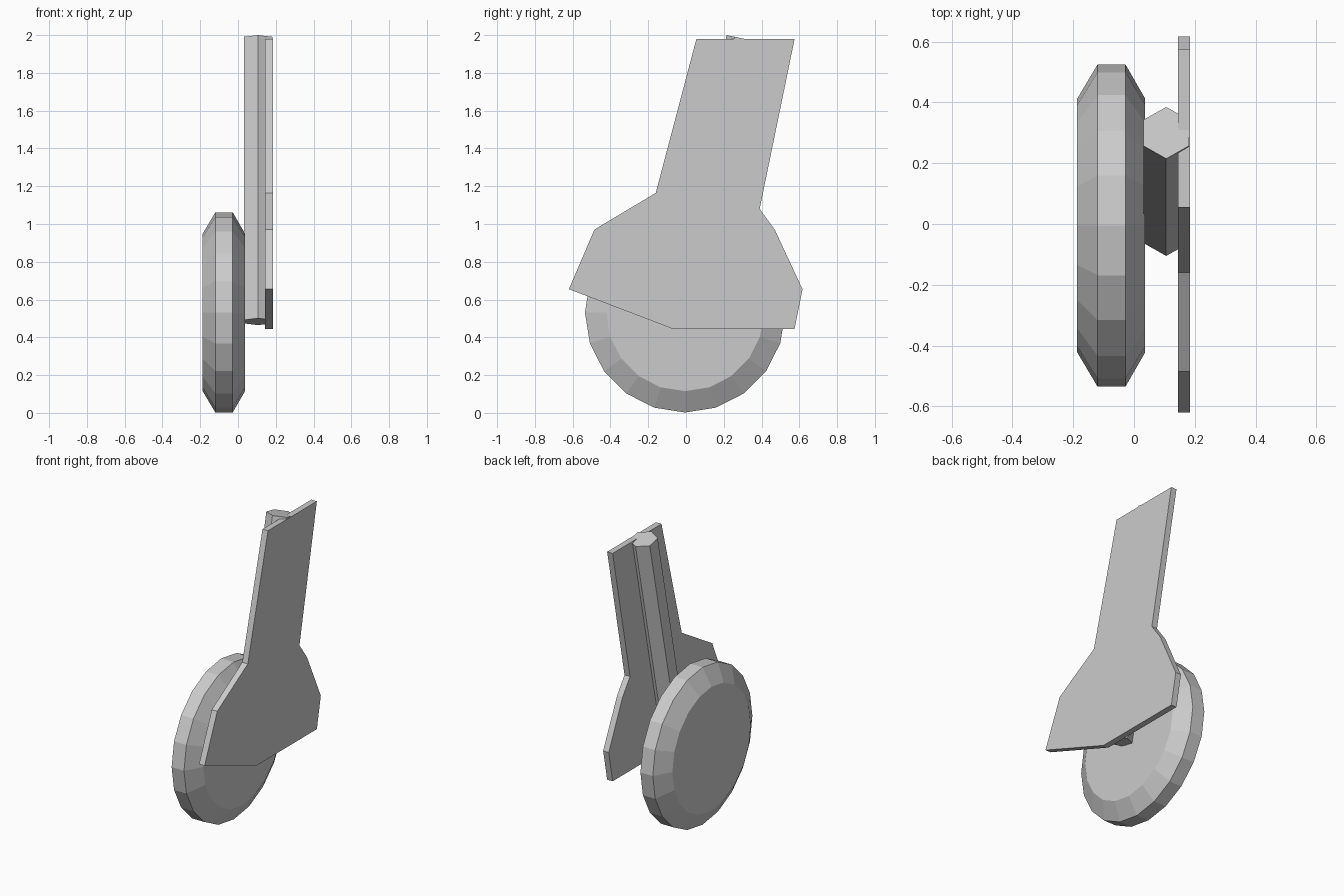
import bpy, bmesh, math
from mathutils import Vector

if "Cube" in bpy.data.objects:
    bpy.data.objects.remove(bpy.data.objects["Cube"])


def make_object(name, bm):
    bmesh.ops.recalc_face_normals(bm, faces=bm.faces)
    mesh = bpy.data.meshes.new(name)
    bm.to_mesh(mesh)
    bm.free()
    obj = bpy.data.objects.new(name, mesh)
    bpy.context.collection.objects.link(obj)
    return obj


def loft(name, rings):
    """Bridge consecutive rings of points and cap both ends."""
    bm = bmesh.new()
    loops = [[bm.verts.new(p) for p in ring] for ring in rings]
    n = len(loops[0])
    for a, b in zip(loops, loops[1:]):
        for i in range(n):
            j = (i + 1) % n
            bm.faces.new((a[i], a[j], b[j], b[i]))
    bm.faces.new(loops[0])
    bm.faces.new(loops[-1])
    return make_object(name, bm)


def circle(center, u, v, radius, sides):
    angles = [math.tau * i / sides for i in range(sides)]
    return [center + radius * (math.cos(a) * u + math.sin(a) * v) for a in angles]


X, Y, Z = Vector((1, 0, 0)), Vector((0, 1, 0)), Vector((0, 0, 1))

# Bevelled 20-sided wheel: (x, radius) profile turned around the axle
profile = [(-0.187, 0.417), (-0.12, 0.53), (-0.028, 0.53), (0.037, 0.417)]
loft("wheel", [circle(Vector((x, -0.005, 0.532)), Y, Z, r, 20) for x, r in profile])

# Leaning hexagonal strut with ends square to its axis
bottom, top = Vector((0.106, -0.02, 0.483)), Vector((0.106, 0.3, 1.982))
across = X.cross(top - bottom).normalized()
loft("strut", [circle(c, across, X, 0.087, 6) for c in (bottom, top)])

# Flat cover plate: (y, z) outline extruded in x
outline = [(0.055, 1.98), (0.575, 1.98), (0.39, 1.08), (0.47, 0.97), (0.617, 0.655),
           (0.575, 0.445), (-0.07, 0.445), (-0.62, 0.655), (-0.485, 0.97), (-0.16, 1.165)]
loft("cover_plate", [[Vector((x, y, z)) for y, z in outline] for x in (0.144, 0.185)])
